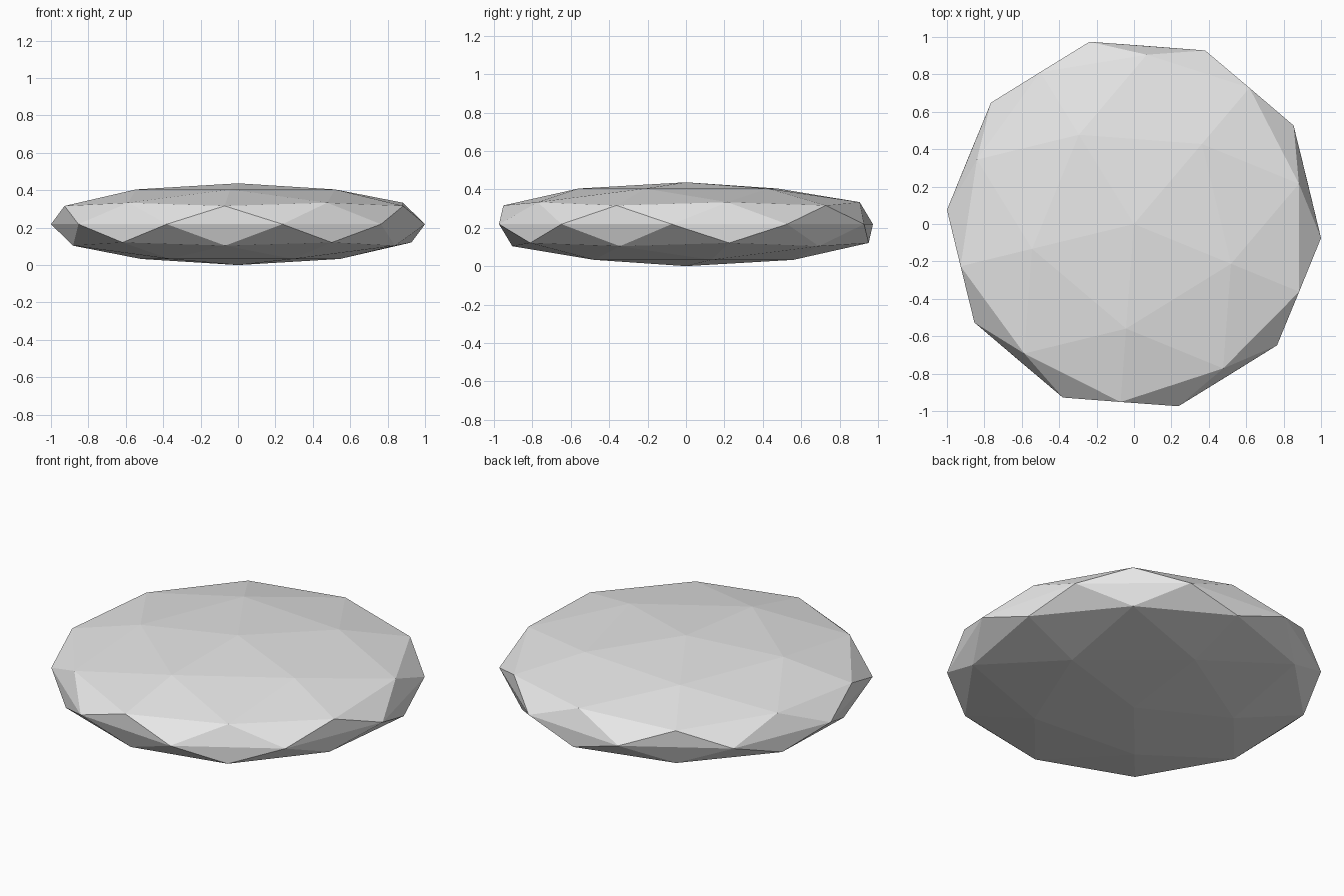
import bpy
import bmesh
from math import radians, cos
from mathutils import Matrix

# Remove the default cube
cube = bpy.data.objects.get("Cube")
if cube:
    bpy.data.objects.remove(cube, do_unlink=True)

WIDTH = 1.067        # horizontal scale of the dome rings
RIM = 1.0028         # radius of the ten-cornered rim
HALF_HEIGHT = 0.2185
TURN = radians(-22.3)

# Plain grey material
grey = bpy.data.materials.new("plain_grey")
grey.use_nodes = True
colour = (0.8, 0.8, 0.8, 1.0)
grey.diffuse_color = colour
for node in grey.node_tree.nodes:
    if node.type == 'BSDF_PRINCIPLED':
        node.inputs["Base Color"].default_value = colour

# Faceted ball with a tightened rim, flattened into a pebble
bm = bmesh.new()
bmesh.ops.create_icosphere(bm, subdivisions=2, radius=1.0)
for v in bm.verts:
    scale = RIM if abs(v.co.z) < 0.01 else WIDTH
    v.co.x *= scale
    v.co.y *= scale
    v.co.z = (v.co.z + 1) * HALF_HEIGHT
bmesh.ops.rotate(bm, verts=bm.verts, cent=(0, 0, 0),
                 matrix=Matrix.Rotation(TURN, 3, 'Z'))
for f in bm.faces:
    f.smooth = False

mesh = bpy.data.meshes.new("flat_pebble")
bm.to_mesh(mesh)
bm.free()
mesh.materials.append(grey)
pebble = bpy.data.objects.new("flat_pebble", mesh)
bpy.context.collection.objects.link(pebble)
